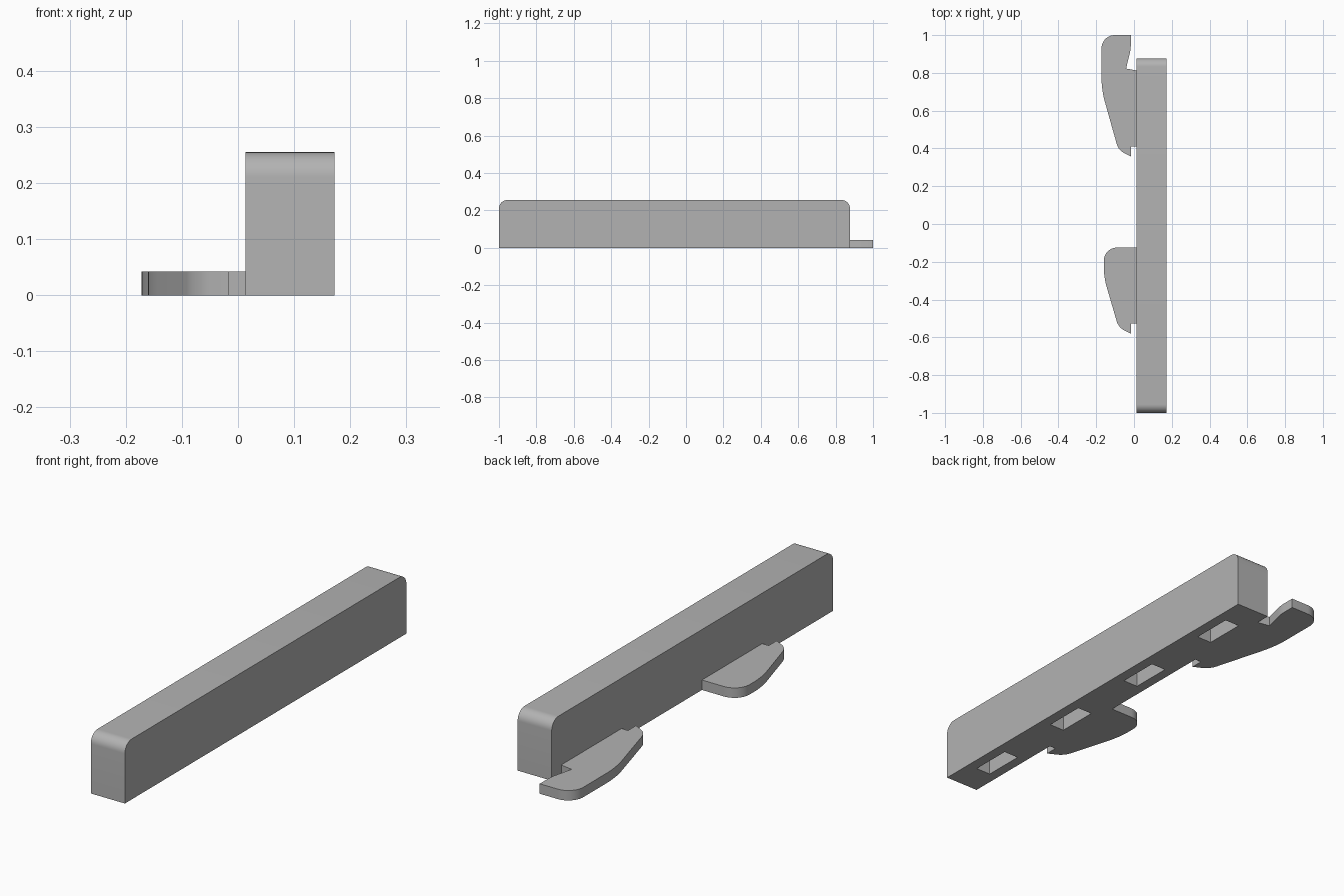
import bpy
import bmesh
import math
from mathutils import Vector

cube = bpy.data.objects.get("Cube")
if cube:
    bpy.data.objects.remove(cube, do_unlink=True)

grey = bpy.data.materials.new("plain grey")
grey.use_nodes = True
GREY = (0.45, 0.45, 0.45, 1)
grey.diffuse_color = GREY
grey.node_tree.nodes["Principled BSDF"].inputs["Base Color"].default_value = GREY


def fillet(corners, steps=10):
    """Round each (a, b, radius) corner of a closed outline."""
    out = []
    for i, (a, b, r) in enumerate(corners):
        p = Vector((a, b))
        if r == 0:
            out.append(p)
            continue
        u = (Vector(corners[i - 1][:2]) - p).normalized()
        v = (Vector(corners[(i + 1) % len(corners)][:2]) - p).normalized()
        half = u.angle(v) / 2
        centre = p + (u + v).normalized() * (r / math.sin(half))
        start = p + u * (r / math.tan(half)) - centre
        end = p + v * (r / math.tan(half)) - centre
        turn = math.atan2(start.x * end.y - start.y * end.x, start.dot(end))
        for k in range(steps + 1):
            t = turn * k / steps
            c, s = math.cos(t), math.sin(t)
            out.append(centre + Vector((c * start.x - s * start.y,
                                        s * start.x + c * start.y)))
    return out


def prism(name, corners, place, depth):
    """Extrude a filleted outline; place maps (a, b) into space."""
    bm = bmesh.new()
    face = bm.faces.new([bm.verts.new(place(p.x, p.y)) for p in fillet(corners)])
    ext = bmesh.ops.extrude_face_region(bm, geom=[face])
    moved = [g for g in ext["geom"] if isinstance(g, bmesh.types.BMVert)]
    bmesh.ops.translate(bm, verts=moved, vec=depth)
    bmesh.ops.recalc_face_normals(bm, faces=bm.faces)
    mesh = bpy.data.meshes.new(name)
    bm.to_mesh(mesh)
    bm.free()
    obj = bpy.data.objects.new(name, mesh)
    bpy.context.collection.objects.link(obj)
    mesh.materials.append(grey)
    return obj


def activate(obj):
    bpy.ops.object.select_all(action="DESELECT")
    obj.select_set(True)
    bpy.context.view_layer.objects.active = obj


# Long bar with rounded upper ends
X0, X1, Y0, Y1, TOP = 0.013, 0.172, -1.0, 0.877, 0.255
bar = prism("bar",
            [(Y0, 0, 0), (Y1, 0, 0), (Y1, TOP, 0.045), (Y0, TOP, 0.045)],
            lambda a, b: (X0, a, b), (X1 - X0, 0, 0))

# Four pockets in the underside
for i in range(4):
    y = (Y0 + Y1) / 2 + (i - 1.5) * 0.475
    cutter = prism("pocket_cutter",
                   [(0.056, y - 0.09, 0), (0.126, y - 0.09, 0),
                    (0.126, y + 0.09, 0), (0.056, y + 0.09, 0)],
                   lambda a, b: (a, b, -0.05), (0, 0, 0.17))
    cutter.hide_render = True
    activate(bar)
    mod = bar.modifiers.new("pocket", "BOOLEAN")
    mod.operation = "DIFFERENCE"
    mod.solver = "EXACT"
    mod.object = cutter
    bpy.ops.object.modifier_apply(modifier=mod.name)
    bpy.data.objects.remove(cutter, do_unlink=True)


# Flat side hooks sharing the same pointed lower end
def hook_tip(y):
    return [(-0.082, y + 0.032, 0.08), (-0.017, y, 0),
            (-0.017, y + 0.053, 0), (X0, y + 0.053, 0)]


back_outline = [(-0.017, 1, 0), (-0.172, 1, 0.07), (-0.172, 0.71, 0.5),
                *hook_tip(0.358),
                (X0, 0.813, 0), (-0.042, 0.823, 0), (-0.017, 0.925, 0.2)]
front_outline = [(X0, -0.125, 0), (-0.16, -0.125, 0.07), (-0.16, -0.28, 0.4),
                 *hook_tip(-0.58)]
hooks = [prism(name, outline, lambda a, b: (a, b, 0), (0, 0, 0.042))
         for name, outline in (("back_hook", back_outline),
                               ("front_hook", front_outline))]

for obj in [bar, *hooks]:
    activate(obj)
    bpy.ops.object.shade_smooth_by_angle(angle=math.radians(30))
